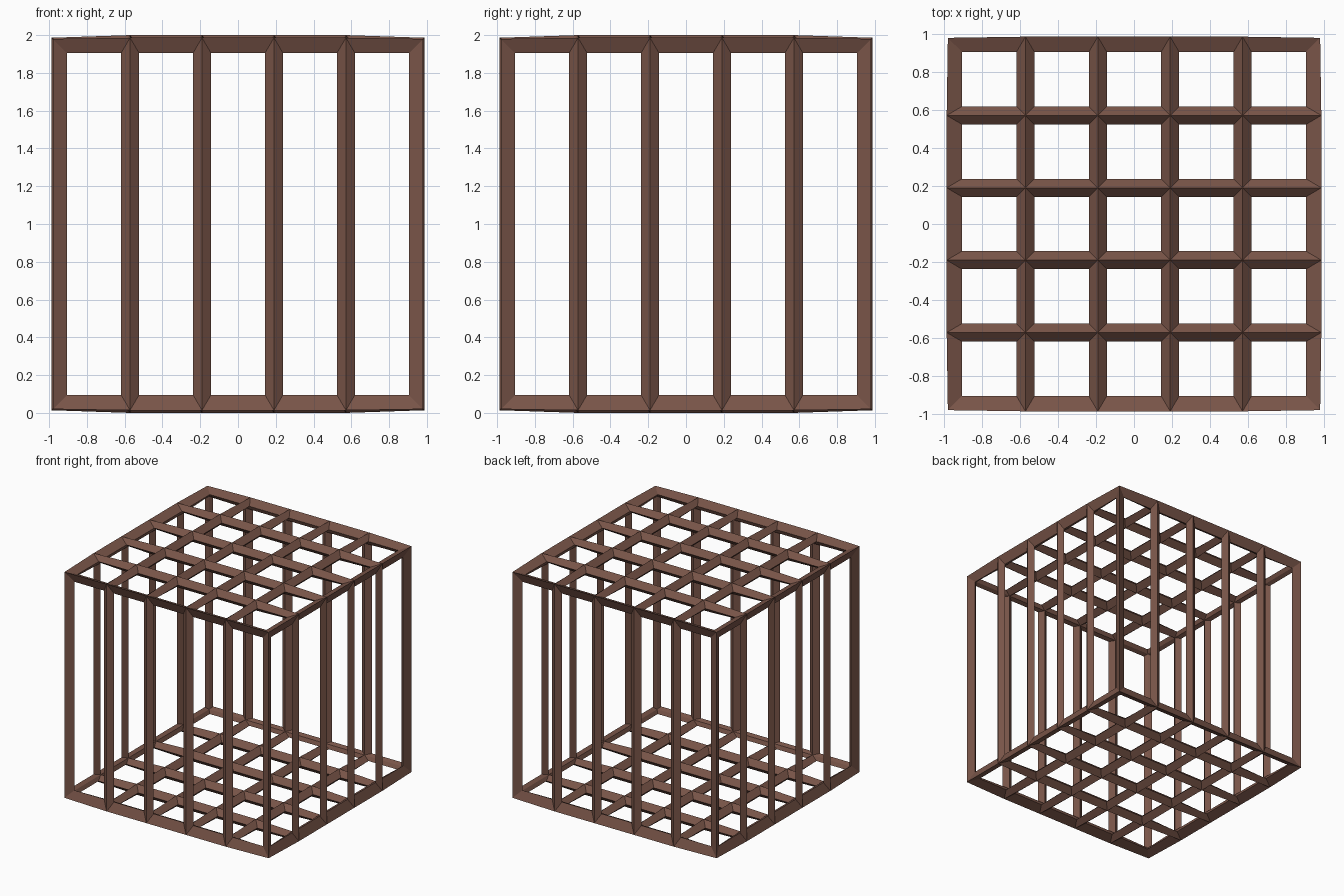
import bpy, bmesh
from mathutils import Vector

if "Cube" in bpy.data.objects:
    bpy.data.objects.remove(bpy.data.objects["Cube"])

HALF = 1 / 1.05          # half size of the cage centre lines
BAR = 0.1 * HALF         # bar thickness
CELLS = 5

# Closed box cut into 5 x 5 columns, with no horizontal cuts
mesh = bpy.data.meshes.new("cage")
bm = bmesh.new()
bmesh.ops.create_cube(bm, size=2 * HALF)
for axis in (Vector((1, 0, 0)), Vector((0, 1, 0))):
    for i in range(1, CELLS):
        bmesh.ops.bisect_plane(
            bm, geom=bm.verts[:] + bm.edges[:] + bm.faces[:], dist=1e-5,
            plane_co=axis * (-HALF + 2 * HALF * i / CELLS), plane_no=axis)
bmesh.ops.translate(bm, vec=(0, 0, 1), verts=bm.verts)
bmesh.ops.recalc_face_normals(bm, faces=bm.faces)
bm.to_mesh(mesh)
bm.free()

cage = bpy.data.objects.new("cage", mesh)
bpy.context.collection.objects.link(cage)

# Every edge becomes a diamond-section bar
wire = cage.modifiers.new("bars", 'WIREFRAME')
wire.thickness = BAR
wire.offset = 0
wire.use_even_offset = True
wire.use_replace = True

# Brown rusty metal
mat = bpy.data.materials.new("brown_metal")
mat.diffuse_color = (0.19, 0.09, 0.065, 1)
mat.use_nodes = True
mat.node_tree.nodes["Principled BSDF"].inputs["Base Color"].default_value = mat.diffuse_color
mesh.materials.append(mat)
